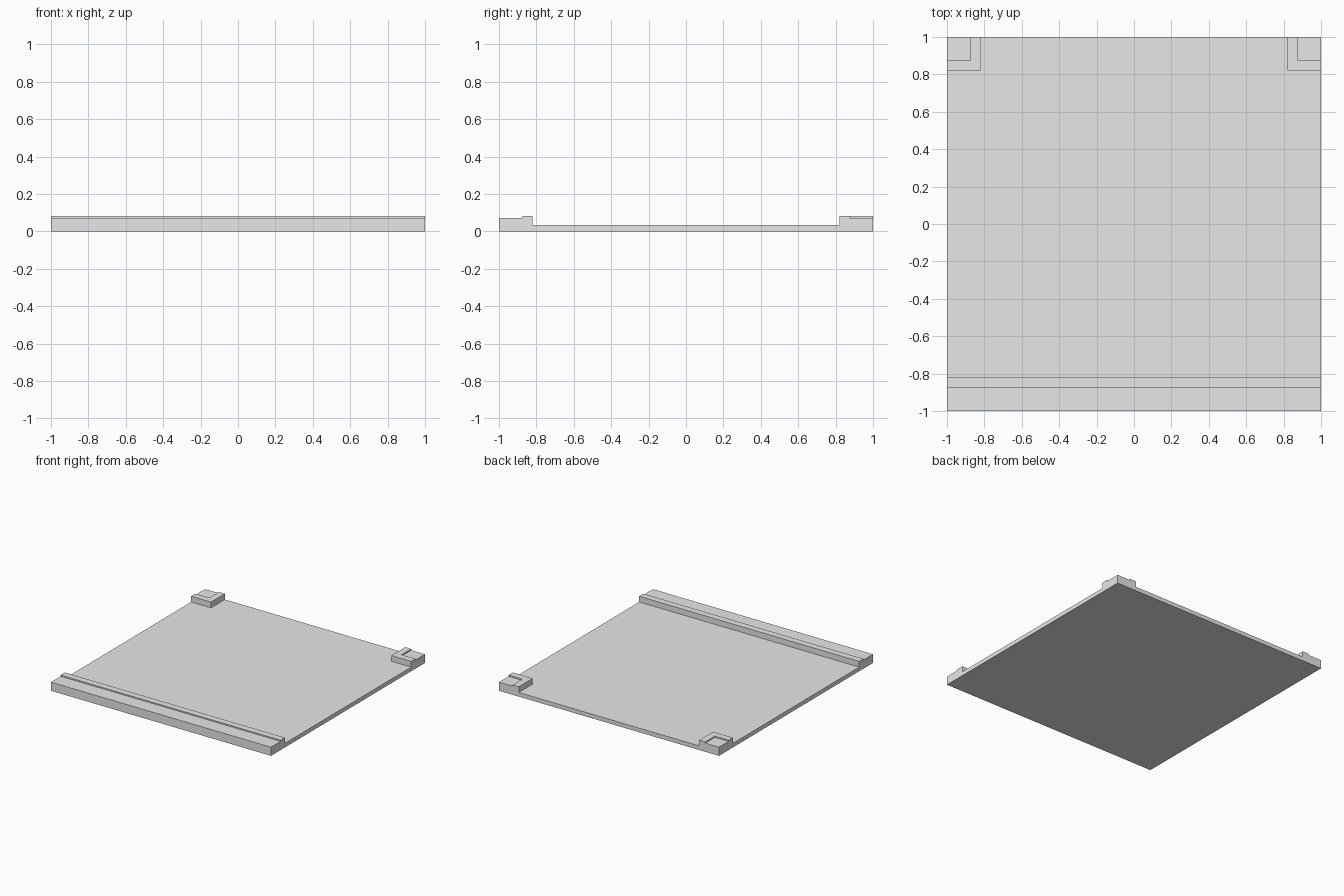
import bpy
import bmesh
import math

if "Cube" in bpy.data.objects:
    bpy.data.objects.remove(bpy.data.objects["Cube"])

# Key dimensions
EDGE, STEP, INNER = 1.0, 0.875, 0.82       # rim lines measured from the centre
FLOOR, LEDGE, LIP = 0.034, 0.071, 0.081    # heights of the three levels

grey = bpy.data.materials.new("light_grey")
grey.diffuse_color = (0.8, 0.8, 0.8, 1.0)
grey.use_nodes = True
grey.node_tree.nodes["Principled BSDF"].inputs["Base Color"].default_value = grey.diffuse_color


def is_raised(x, y):
    """Front rail over the full width, plus the two rear corner blocks."""
    return y < -INNER or (y > INNER and abs(x) > INNER)


def is_lip(x, y):
    """Inner strip of the rail, and the L-shaped inner strip of each corner."""
    if y < 0:
        return -STEP < y < -INNER
    return is_raised(x, y) and (abs(x) < STEP or y < STEP)


def raise_cells(bm, level, top, rule):
    """Extrude the cells lying at one level up to a new height."""
    bm.normal_update()
    cells = []
    for f in bm.faces:
        c = f.calc_center_median()
        if abs(f.normal.z) > 0.5 and abs(c.z - level) < 1e-5 and rule(c.x, c.y):
            cells.append(f)
    result = bmesh.ops.extrude_face_region(bm, geom=cells)
    for v in result["geom"]:
        if isinstance(v, bmesh.types.BMVert):
            v.co.z = top


# Flat sheet divided along the rim lines
lines = [-EDGE, -STEP, -INNER, INNER, STEP, EDGE]
bm = bmesh.new()
grid = [[bm.verts.new((x, y, 0)) for x in lines] for y in lines]
for j in range(5):
    for i in range(5):
        bm.faces.new((grid[j][i], grid[j][i + 1], grid[j + 1][i + 1], grid[j + 1][i]))

# Floor plate, then rail and corner blocks, then their raised lips
raise_cells(bm, 0.0, FLOOR, lambda x, y: True)
raise_cells(bm, FLOOR, LEDGE, is_raised)
raise_cells(bm, LEDGE, LIP, is_lip)

# Merge flat areas into clean faces
bmesh.ops.recalc_face_normals(bm, faces=bm.faces[:])
bmesh.ops.dissolve_limit(bm, angle_limit=math.radians(1),
                         verts=bm.verts[:], edges=bm.edges[:])

mesh = bpy.data.meshes.new("tray_with_rail_and_corners")
bm.to_mesh(mesh)
bm.free()
mesh.materials.append(grey)
tray = bpy.data.objects.new("tray_with_rail_and_corners", mesh)
bpy.context.collection.objects.link(tray)
